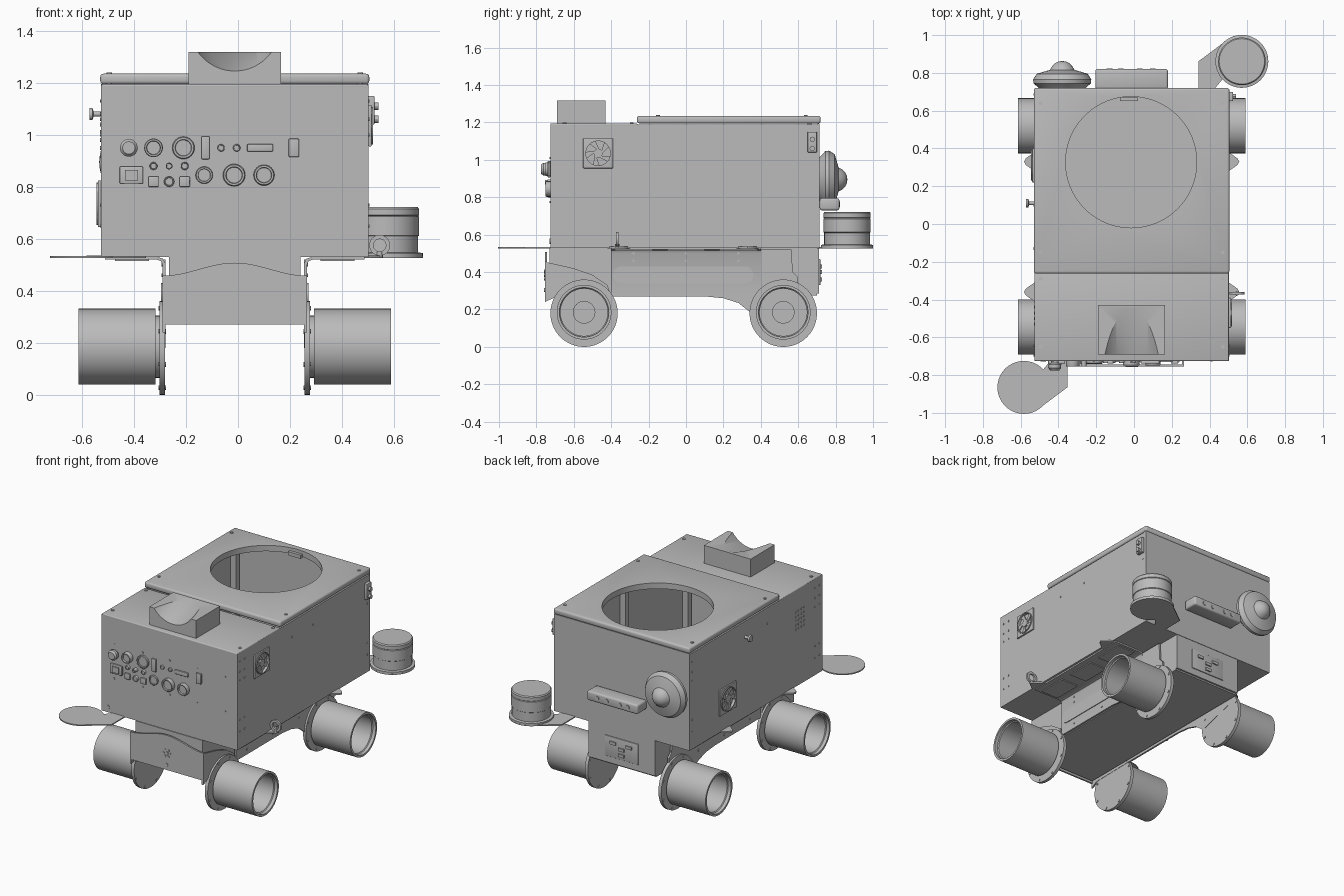
import bpy, bmesh, math
from mathutils import Matrix, Vector

old = bpy.data.objects.get("Cube")
if old:
    bpy.data.objects.remove(old)

grey = bpy.data.materials.new("plain_grey")
grey.use_nodes = True
grey.diffuse_color = (0.5, 0.5, 0.5, 1)
grey.node_tree.nodes["Principled BSDF"].inputs["Base Color"].default_value = (0.5, 0.5, 0.5, 1)

CX = -0.0125          # centre line of the body
parts = []
TURN = {'x': Matrix.Rotation(math.pi / 2, 4, 'Y'),
        'y': Matrix.Rotation(-math.pi / 2, 4, 'X'),
        'z': Matrix.Identity(4)}


def finish(name, bm):
    bmesh.ops.recalc_face_normals(bm, faces=bm.faces)
    me = bpy.data.meshes.new(name)
    bm.to_mesh(me)
    bm.free()
    me.materials.append(grey)
    ob = bpy.data.objects.new(name, me)
    bpy.context.collection.objects.link(ob)
    parts.append(ob)
    return ob


def box(name, x, y, z, bevel=0):
    bm = bmesh.new()
    size = [b - a for a, b in (x, y, z)]
    mid = [(a + b) / 2 for a, b in (x, y, z)]
    bmesh.ops.create_cube(bm, size=1, matrix=Matrix.Translation(mid) @ Matrix.Diagonal((*size, 1)))
    if bevel:
        bmesh.ops.bevel(bm, geom=bm.edges[:], offset=bevel, segments=3, profile=0.5, affect='EDGES')
    return finish(name, bm)


def prism(name, pts, axis, lo, hi):
    """Extrude a flat outline along an axis."""
    place = {'x': lambda p, h: (h, *p), 'y': lambda p, h: (p[0], h, p[1]), 'z': lambda p, h: (*p, h)}[axis]
    bm = bmesh.new()
    face = bm.faces.new([bm.verts.new(place(p, lo)) for p in pts])
    new = bmesh.ops.extrude_face_region(bm, geom=[face])["geom"]
    move = Vector(place((0, 0), hi - lo))
    bmesh.ops.translate(bm, vec=move, verts=[v for v in new if isinstance(v, bmesh.types.BMVert)])
    return finish(name, bm)


def lathe(name, profile, loc, axis='z', steps=48):
    """Turn a (radius, height) profile around an axis."""
    bm = bmesh.new()
    vs = [bm.verts.new((r, 0, h)) for r, h in profile]
    es = [bm.edges.new(pair) for pair in zip(vs, vs[1:])]
    bmesh.ops.spin(bm, geom=vs + es, cent=(0, 0, 0), axis=(0, 0, 1), angle=2 * math.pi, steps=steps)
    bmesh.ops.remove_doubles(bm, verts=bm.verts, dist=1e-5)
    bmesh.ops.transform(bm, matrix=Matrix.Translation(loc) @ TURN[axis], verts=bm.verts)
    return finish(name, bm)


def disc(name, loc, r, h, axis='z', steps=32):
    return lathe(name, [(0, 0), (r, 0), (r, h), (0, h)], loc, axis, steps)


def ring(name, loc, r_in, r_out, h, axis='z', steps=32):
    return lathe(name, [(r_in, 0), (r_out, 0), (r_out, h), (r_in, h), (r_in, 0)], loc, axis, steps)


def cut(ob, cutter):
    mod = ob.modifiers.new("cut", 'BOOLEAN')
    mod.object, mod.operation, mod.solver = cutter, 'DIFFERENCE', 'EXACT'
    bpy.context.view_layer.objects.active = ob
    bpy.ops.object.modifier_apply(modifier=mod.name)
    parts.remove(cutter)
    bpy.data.objects.remove(cutter)


def arc(cx, cy, r, a0, a1, n=16):
    return [(cx + r * math.cos(math.radians(a0 + (a1 - a0) * i / n)),
             cy + r * math.sin(math.radians(a0 + (a1 - a0) * i / n))) for i in range(n + 1)]


# Hollow body of sheet panels
X0, X1, Y0, Y1 = -0.527, 0.502, -0.725, 0.715
T = 0.012
box("body_floor", (X0, X1), (Y0, Y1), (0.53, 0.542))
box("body_front", (X0, X1), (Y0, Y0 + T), (0.53, 1.185))
box("body_back", (X0, X1), (Y1 - T, Y1), (0.53, 1.195))
box("body_right_wall", (X0, X0 + T), (Y0, Y1), (0.53, 1.19))
box("body_left_wall", (X1 - T, X1), (Y0, Y1), (0.53, 1.19))
box("front_deck", (X0, X1), (Y0, -0.26), (1.178, 1.195), 0.006)
for x in (X0 + 0.035, X1 - 0.035):
    for y in (-0.68, 0, 0.67):
        box("inner_post", (x - 0.02, x + 0.02), (y - 0.02, y + 0.02), (0.54, 1.19))

# Lid with round opening
lid = box("lid", (-0.53, 0.505), (-0.262, 0.72), (1.195, 1.235), 0.012)
cut(lid, disc("opening_cutter", (-0.015, 0.327, 1.1), 0.347, 0.3, steps=96))
box("lid_catch", (-0.075, 0.02), (0.65, 0.67), (1.19, 1.215))
for x in (-0.495, 0.47):
    for y in (-0.15, 0.64):
        disc("lid_screw", (x, y, 1.234), 0.01, 0.006, steps=12)
    for y in (-0.29, -0.65):
        disc("deck_screw", (x, y, 1.194), 0.01, 0.006, steps=12)

# Block on the deck with sloped scoop
rest = box("scooped_block", (-0.19, 0.165), (-0.69, -0.43), (1.19, 1.318))
scoop = disc("scoop_cutter", (0, 0, -0.6), 0.178, 1.2, steps=96)
scoop.matrix_world = (Matrix.Translation((CX, -0.69, 1.431))
                      @ Matrix.Rotation(math.radians(90 + 16.5), 4, 'X'))
bpy.context.view_layer.update()
cut(rest, scoop)

# Connectors on the front
def knob(x, z, r, depth):
    lathe("round_connector", [(0, 0.6 * depth), (0.7 * r, 0.6 * depth), (0.75 * r, depth), (0.92 * r, depth),
                              (r, 0.8 * depth), (r, 0)], (x, Y0, z), 'y', 32).scale.y = 1
    ob = parts[-1]
    for v in ob.data.vertices:
        v.co.y = 2 * Y0 - v.co.y
    ob.data.flip_normals()


for x, z, r, d in ((-0.325, 0.95, 0.036, 0.03), (-0.21, 0.95, 0.043, 0.015), (-0.065, 0.95, 0.014, 0.01),
                   (-0.005, 0.95, 0.014, 0.01), (-0.325, 0.88, 0.015, 0.015), (-0.265, 0.88, 0.013, 0.03),
                   (-0.205, 0.88, 0.015, 0.015), (-0.265, 0.82, 0.02, 0.015), (-0.13, 0.845, 0.033, 0.012),
                   (-0.015, 0.845, 0.043, 0.025), (0.1, 0.845, 0.04, 0.025)):
    knob(x, z, r, d)
lathe("push_button", [(0, 0), (0.024, 0), (0.034, 0.012), (0.034, 0.03), (0.02, 0.04), (0.02, 0.05)],
      (-0.42, Y0 - 0.05, 0.95), 'y', 32)
for x, z, w, h in ((-0.125, 0.95, 0.016, 0.044), (0.085, 0.95, 0.05, 0.014), (0.215, 0.95, 0.02, 0.035),
                   (-0.41, 0.845, 0.045, 0.033), (-0.325, 0.82, 0.02, 0.02), (-0.205, 0.82, 0.02, 0.02)):
    box("square_connector", (x - w, x + w), (Y0 - 0.014, Y0), (z - h, z + h), 0.004)
box("socket_core", (-0.435, -0.385), (Y0 - 0.022, Y0), (0.825, 0.865))
for x in (-0.43, -0.215, -0.01, 0.2, 0.41):
    for z in (0.775, 1.01):
        disc("panel_screw", (x, Y0 - 0.004, z), 0.006, 0.006, 'y', 8)
disc("front_plug", (-0.48, Y0 - 0.004, 0.565), 0.014, 0.006, 'y', 16)


# Side fans
def fan(x, y, z, s, h):
    span = sorted((x, x + s * 0.012))
    plate = box("fan_plate", span, (y - h, y + h), (z - h, z + h), 0.004)
    cut(plate, disc("fan_cutter", (x - 0.05, y, z), h * 0.85, 0.1, 'x'))
    ring("fan_rim", (span[0] - 0.003 + s * 0.003, y, z), h * 0.82, h * 0.9, 0.018, 'x')
    disc("fan_hub", (span[0], y, z), h * 0.3, 0.012, 'x', 20)
    for i in range(5):
        a = i * 72
        blade = arc(y, z, h * 0.28, a, a + 35, 3) + arc(y, z, h * 0.83, a + 60, a + 30, 3)
        prism("fan_blade", blade, 'x', span[0] + 0.002, span[1] - 0.003)


fan(X1, -0.47, 1.035, 1, 0.08)
fan(X0, 0.31, 0.735, -1, 0.09)

# Small fittings on the side walls
lathe("side_knob", [(0, 0), (0.022, 0), (0.024, 0.012), (0.01, 0.016), (0.01, 0.045)], (-0.572, 0.11, 1.08), 'x', 20)
box("side_latch", (X1, 0.525), (0.65, 0.70), (1.04, 1.15), 0.004)
for z in (1.06, 1.11):
    disc("latch_button", (X1, 0.675, z), 0.014, 0.038, 'x', 12)
for x in (X0 - 0.004, X1 - 0.002):
    for y in (-0.695, -0.645, 0.685):
        for z in (0.65, 0.73, 1.0, 1.06, 1.13):
            disc("side_screw", (x, y, z), 0.006, 0.006, 'x', 8)
    for y in (-0.13, 0.1):
        disc("wall_screw", (x, y, 1.08), 0.007, 0.006, 'x', 8)
for i in range(4):
    for j in range(5):
        disc("vent_dot", (X0 - 0.003, -0.53 + i * 0.03, 0.92 + j * 0.03), 0.008, 0.004, 'x', 8)

# Round beacon and long bar on the back
lathe("back_beacon", [(0, 0), (0.12, 0), (0.135, 0.015), (0.152, 0.03), (0.154, 0.05), (0.135, 0.08), (0.085, 0.095),
                      (0.065, 0.1), (0.055, 0.118), (0.04, 0.135), (0.02, 0.145), (0, 0.148)],
      (-0.38, Y1, 0.895), 'y')
box("back_bar", (-0.205, 0.18), (Y1, 0.82), (0.73, 0.795), 0.012)
for x in (-0.13, -0.07, 0.03, 0.1):
    disc("bar_lens", (x, 0.818, 0.762), 0.015, 0.006, 'y', 16)

# Outrigger plates and the canister
for s, x, y in ((-1, -0.583, -0.865), (1, 0.571, 0.861)):
    disc("outrigger_disc", (x, y, 0.526), 0.14, 0.008, steps=64)
    arm = [(x, y + s * 0.138), (x - s * 0.06, y + s * 0.127), (x - s * 0.23, y - s * 0.0),
           (x - s * 0.23, y - s * 0.16), (x - s * 0.14, y - s * 0.14), (x - s * 0.09, y - s * 0.08)]
    prism("outrigger_arm", arm, 'z', 0.526, 0.534)
lathe("canister", [(0, 0.53), (0.14, 0.53), (0.14, 0.545), (0.122, 0.548), (0.122, 0.61), (0.126, 0.613), (0.126, 0.685),
                   (0.122, 0.688), (0.126, 0.691), (0.126, 0.715), (0.12, 0.722), (0, 0.722)], (0.571, 0.861, 0))

# Chassis
box("chassis_box", (-0.265, 0.24), (-0.73, 0.70), (0.275, 0.53))
wave = [(CX + 0.2775 * t / 10, 0.483 + 0.025 * math.cos(math.pi * t / 10)) for t in range(10, -11, -1)]
prism("chassis_front", [(-0.29, 0.27), (0.265, 0.27)] + wave, 'y', -0.755, -0.743)
for i in range(6):
    a = math.radians(60 * i)
    disc("front_hole_rim", (CX + 0.025 * math.cos(a), -0.758, 0.385 + 0.025 * math.sin(a)), 0.008, 0.004, 'y', 12)
disc("front_hole_rim", (CX, -0.758, 0.385), 0.012, 0.004, 'y', 16)
disc("front_hole_rim", (CX, -0.758, 0.305), 0.011, 0.004, 'y', 16)
box("chassis_back", (-0.265, 0.24), (0.70, 0.712), (0.285, 0.53))
box("back_hatch", (-0.14, 0.115), (0.71, 0.718), (0.33, 0.47), 0.003)
for x, z in ((-0.07, 0.43), (CX, 0.4), (0.05, 0.43), (CX, 0.36)):
    box("hatch_socket", (x - 0.022, x + 0.022), (0.715, 0.726), (z - 0.01, z + 0.01))

bend = [(0.266, 0.27), (0.278, 0.27), (0.278, 0.5), (0.285, 0.515), (0.3, 0.52), (0.5, 0.52), (0.5, 0.53),
        (0.295, 0.53), (0.276, 0.523), (0.266, 0.505)]
wing = [(-0.755, 0.24), (-0.7, 0.265), (-0.4, 0.27), (-0.42, 0.33), (-0.5, 0.385), (-0.6, 0.42), (-0.755, 0.455)]
tail = [(0.1, 0.27), (0.2, 0.26), (0.28, 0.235), (0.35, 0.18), (0.6, 0.25), (0.6, 0.37), (0.57, 0.4), (0.565, 0.52),
        (0.1, 0.52)]
slot = arc(0.315, 0.385, 0.045, -90, 90) + arc(-0.345, 0.385, 0.045, 90, 270)
for s in (1, -1):
    def side(a, b):
        return sorted((CX + s * a, CX + s * b))
    prism("side_bracket", [(CX + s * x, z) for x, z in bend], 'y', -0.4, 0.4)
    prism("front_wing", wing, 'x', *side(0.266, 0.278))
    prism("rear_tail", tail, 'x', *side(0.266, 0.278))
    prism("slot_plate", slot, 'x', *side(0.277, 0.283))
    for y in (-0.28, 0, 0.28):
        box("flange_panel", side(0.33, 0.46), (y - 0.1, y + 0.1), (0.514, 0.521))
        for z in (0.305, 0.46, 0.5):
            disc("bracket_screw", (side(0.277, 0.282)[0], y, z), 0.007, 0.005, 'x', 8)
    # Tie-down tabs
    for y in (-0.36, 0.33):
        tab = [(0.5, y - 0.06), (0.56, y - 0.018), (0.57, y), (0.56, y + 0.018), (0.5, y + 0.06)]
        prism("tie_tab", [(CX + s * a, b) for a, b in tab], 'z', 0.526, 0.536)
    # Mounting discs and hollow wheels
    for y in (-0.545, 0.52):
        disc("wheel_mount", (side(0.268, 0.29)[0], y, 0.18), 0.18, 0.022, 'x', 64)
        disc("wheel_axle", (side(0.285, 0.32)[0], y, 0.185), 0.12, 0.035, 'x')
        wheel = [(0, 0.305), (0.146, 0.305), (0.146, 0.602), (0.132, 0.602), (0.132, 0.58), (0.126, 0.575),
                 (0.126, 0.33), (0.06, 0.33), (0.06, 0.345), (0, 0.345)]
        lathe("wheel", [(r, s * h) for r, h in wheel], (CX, y, 0.185), 'x', 64)
        for i in range(8):
            a = 45 * i
            pad = arc(y, 0.185, 0.075, a - 14, a + 14, 4) + arc(y, 0.185, 0.112, a + 14, a - 14, 4)
            prism("wheel_pad", pad, 'x', *side(0.328, 0.336))
            v = math.radians(a + 22)
            disc("mount_bolt", (side(0.264, 0.294)[0], y + 0.165 * math.cos(v), 0.18 + 0.165 * math.sin(v)),
                 0.008, 0.03, 'x', 8)

# Lifting ring
ring("lifting_ring", (0.545, -0.374, 0.575), 0.024, 0.04, 0.014, 'y')
disc("ring_stem", (0.545, -0.367, 0.53), 0.012, 0.02, steps=12)

# Smooth the curved surfaces, keep edges sharp
bpy.ops.object.select_all(action='DESELECT')
for ob in parts:
    ob.select_set(True)
bpy.context.view_layer.objects.active = parts[0]
bpy.ops.object.shade_smooth_by_angle(angle=math.radians(30))
